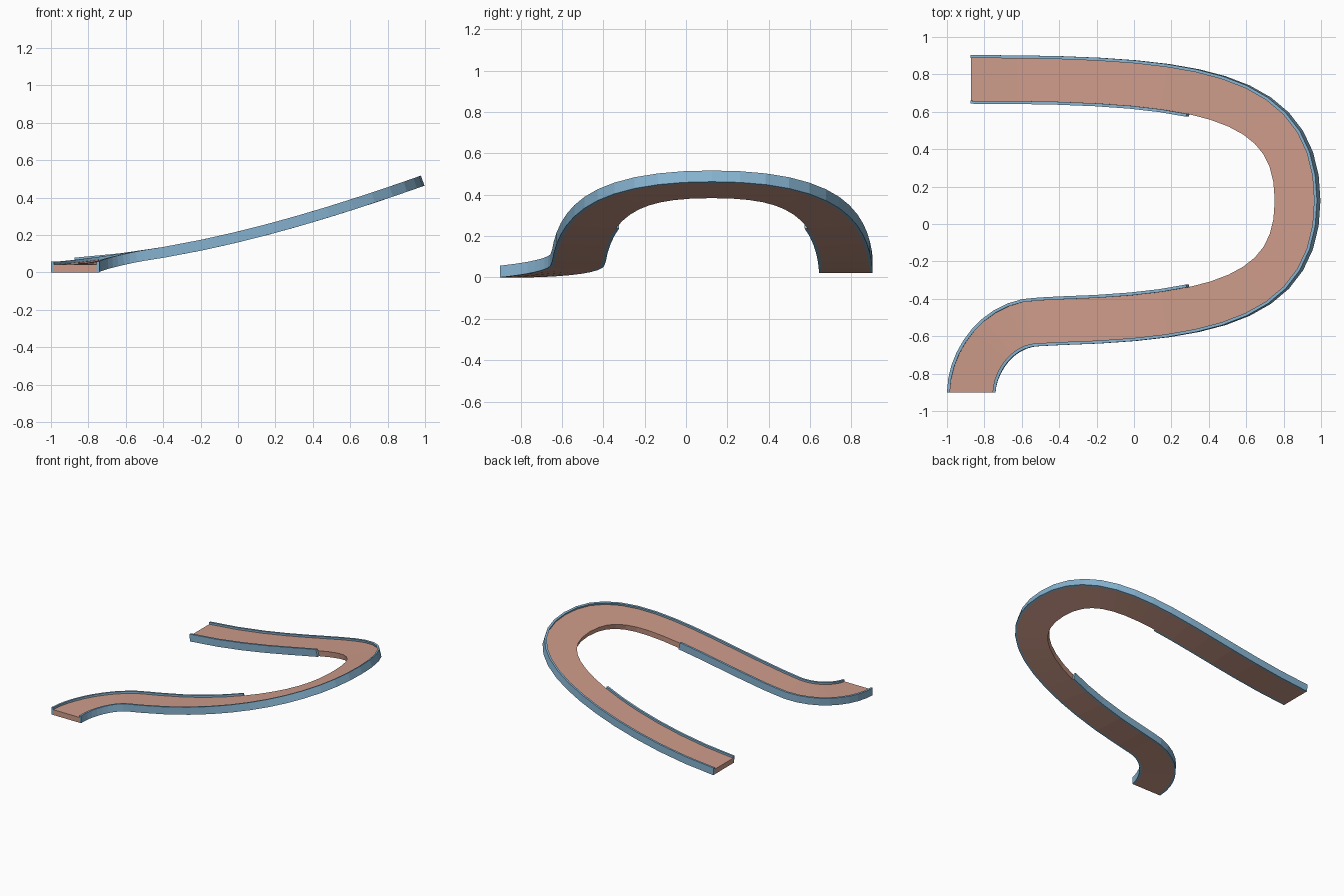
import bpy, bmesh
from mathutils import Vector

if "Cube" in bpy.data.objects:
    bpy.data.objects.remove(bpy.data.objects["Cube"])

N_BEND, N_TAIL = 14, 10      # segments per half bend, and in the tail


def material(name, rgb):
    m = bpy.data.materials.new(name)
    m.diffuse_color = (*rgb, 1)
    m.use_nodes = True
    m.node_tree.nodes["Principled BSDF"].inputs["Base Color"].default_value = m.diffuse_color
    return m


deck_mat = material("terracotta", (0.61, 0.33, 0.255))
kerb_mat = material("sky blue", (0.24, 0.45, 0.63))


def bezier(p, t):
    u = 1 - t
    a, b, c, d = (Vector(q) for q in p)
    pos = a * u**3 + b * 3*u*u*t + c * 3*u*t*t + d * t**3
    tan = (b - a) * u*u + (c - b) * 2*u*t + (d - c) * t*t
    return pos, tan


# height and slope of the ramp along x
def height(x):
    return 0.16 + 0.24*x + 0.08*x*x - 0.015*x**3


def slope(x):
    return 0.24 + 0.16*x - 0.045*x*x


def frame(pos, tan, s):
    right = Vector((tan.y, -tan.x, 0)).normalized()
    right.z = right.x * s
    return pos, right.normalized(), Vector((-s, 0, 1)).normalized()


# stations: back straight, climbing bend, front straight, then the tail
half = [(-0.87, 0.773, 0), (0.33, 0.773, 0), (0.874, 0.705, 0), (0.874, 0.125, 0)]
stations = []
for k in range(2 * N_BEND + 1):
    t = k / N_BEND
    mirrored = t > 1
    pos, tan = bezier(half, 2 - t if mirrored else t)
    if mirrored:
        pos.y, tan.x = 0.25 - pos.y, -tan.x
        if pos.x < -0.47:
            break
    pos.z = height(pos.x)
    stations.append(frame(pos, tan, slope(pos.x)))

tail = [(-0.5, -0.523, height(-0.5)), (-0.72, -0.523, 0.025),
        (-0.865, -0.73, 0.003), (-0.87, -0.9, 0)]
for k in range(N_TAIL + 1):
    t = k / N_TAIL
    pos, tan = bezier(tail, t)
    if k == N_TAIL:
        tan = Vector((0, -1, 0))
    stations.append(frame(pos, tan, slope(-0.5) * (1 - t)))


# sweep a rectangular section (offsets across, heights up) along stations
def sweep(name, path, o0, o1, top, mat):
    bm = bmesh.new()
    rings = [[bm.verts.new(p + r*o + u*h)
              for o, h in ((o0, 0), (o1, 0), (o1, top), (o0, top))]
             for p, r, u in path]
    for a, b in zip(rings, rings[1:]):
        for i in range(4):
            j = (i + 1) % 4
            bm.faces.new((a[i], a[j], b[j], b[i]))
    bm.faces.new(rings[0])
    bm.faces.new(rings[-1])
    bmesh.ops.recalc_face_normals(bm, faces=bm.faces)
    me = bpy.data.meshes.new(name)
    bm.to_mesh(me)
    bm.free()
    me.materials.append(mat)
    ob = bpy.data.objects.new(name, me)
    bpy.context.collection.objects.link(ob)


W, E = 0.13, 0.114           # outer half width and deck half width
CUT = 6                      # inner kerb stops here on both sides of the bend
sweep("deck", stations, -E, E, 0.042, deck_mat)
sweep("outer_kerb", stations, -W, -E, 0.057, kerb_mat)
sweep("inner_kerb_back", stations[:CUT + 1], E, W, 0.057, kerb_mat)
sweep("inner_kerb_front", stations[2 * N_BEND - CUT:], E, W, 0.057, kerb_mat)
